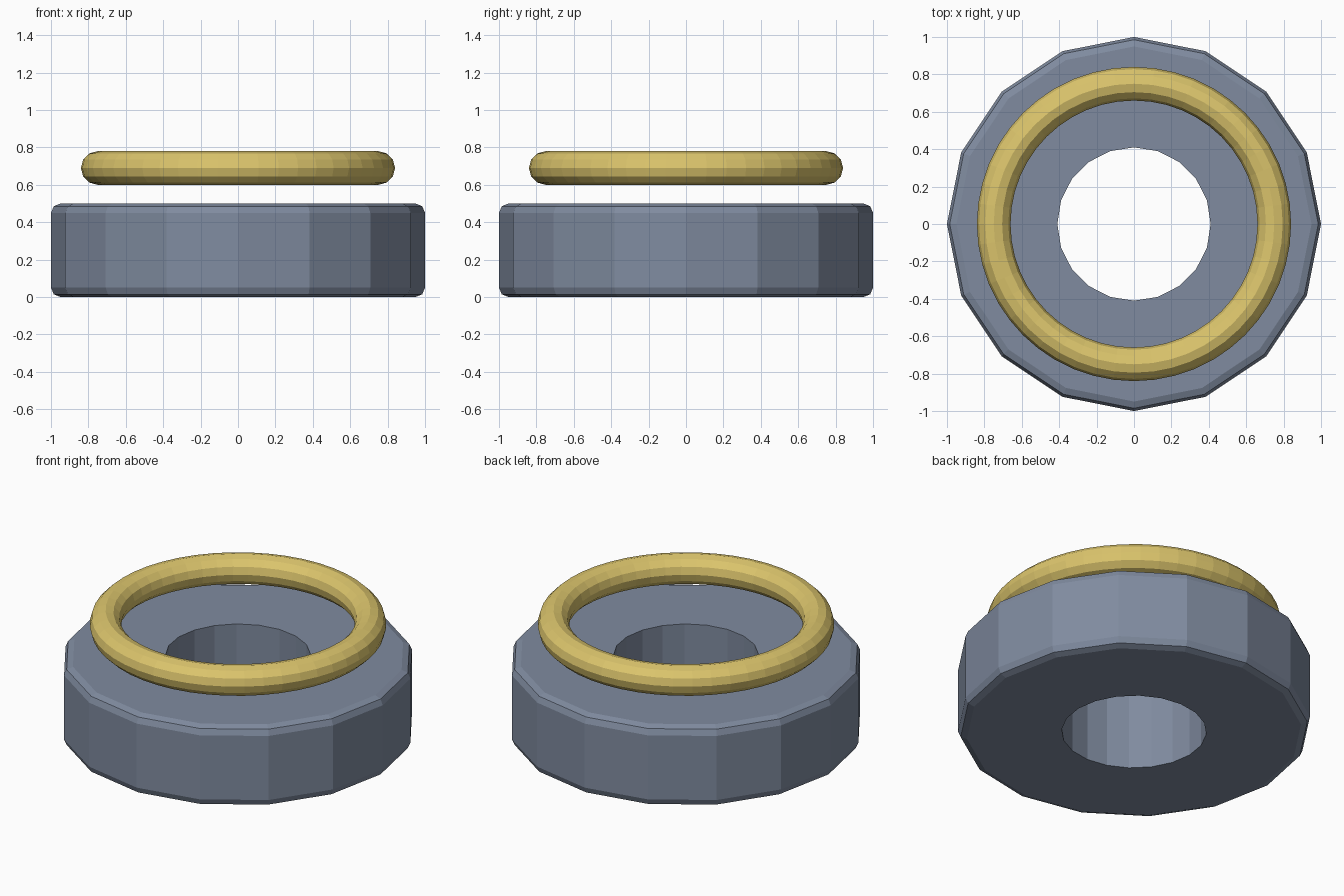
import bpy
import math

if "Cube" in bpy.data.objects:
    bpy.data.objects.remove(bpy.data.objects["Cube"])


def make_material(name, color):
    mat = bpy.data.materials.new(name)
    mat.diffuse_color = (*color, 1.0)
    mat.use_nodes = True
    mat.node_tree.nodes["Principled BSDF"].inputs["Base Color"].default_value = mat.diffuse_color
    return mat


def cylinder(name, sides, radius, depth, z):
    bpy.ops.mesh.primitive_cylinder_add(vertices=sides, radius=radius,
                                        depth=depth, location=(0, 0, z))
    obj = bpy.context.object
    obj.name = name
    return obj


slate = make_material("slate grey", (0.215, 0.26, 0.35))
gold = make_material("pale gold", (0.71, 0.555, 0.15))

# Sixteen-sided base with softened top and bottom rims
base = cylinder("base", 16, 1.0, 0.5, 0.25)
base.data.materials.append(slate)
bevel = base.modifiers.new("rim bevel", 'BEVEL')
bevel.width = 0.05
bevel.segments = 2
bevel.limit_method = 'ANGLE'
bevel.angle_limit = math.radians(40)

# Sharp-edged through hole
cutter = cylinder("hole_cutter", 20, 0.41, 1.0, 0.25)
cutter.data.materials.append(slate)
cutter.hide_render = True
cut = base.modifiers.new("centre hole", 'BOOLEAN')
cut.operation = 'DIFFERENCE'
cut.solver = 'EXACT'
cut.object = cutter
bpy.context.view_layer.objects.active = base
for modifier in [m.name for m in base.modifiers]:
    bpy.ops.object.modifier_apply(modifier=modifier)
bpy.data.objects.remove(cutter, do_unlink=True)

# Ring floating above the base
bpy.ops.mesh.primitive_torus_add(major_radius=0.75, minor_radius=0.09,
                                 major_segments=48, minor_segments=12,
                                 location=(0, 0, 0.69))
ring = bpy.context.object
ring.name = "floating_ring"
ring.data.materials.append(gold)
